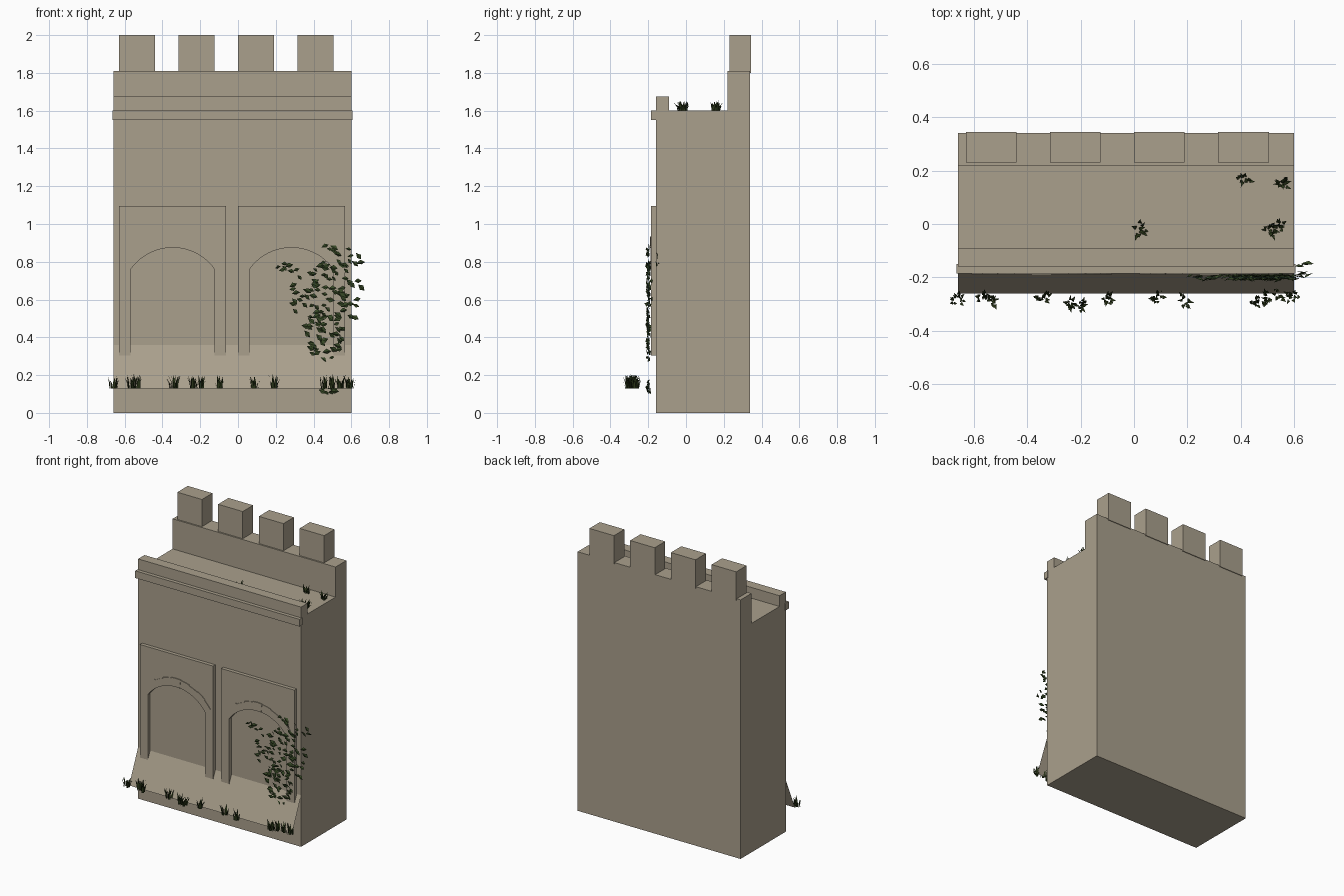
import bpy, bmesh, math, random
from mathutils import Vector, Euler

random.seed(7)
if "Cube" in bpy.data.objects:
    bpy.data.objects.remove(bpy.data.objects["Cube"], do_unlink=True)


def material(name, rgb):
    m = bpy.data.materials.new(name)
    m.use_nodes = True
    m.diffuse_color = (*rgb, 1)
    node = next(n for n in m.node_tree.nodes if n.type == 'BSDF_PRINCIPLED')
    node.inputs["Base Color"].default_value = (*rgb, 1)
    return m


STONE = material("warm grey stone", (0.40, 0.35, 0.265))
GRASS = material("dark grass green", (0.025, 0.04, 0.01))
IVY = material("ivy green", (0.04, 0.07, 0.02))


def finish(name, bm, mat, solid=True):
    if solid:
        bmesh.ops.recalc_face_normals(bm, faces=bm.faces)
    mesh = bpy.data.meshes.new(name)
    bm.to_mesh(mesh)
    bm.free()
    mesh.materials.append(mat)
    obj = bpy.data.objects.new(name, mesh)
    bpy.context.collection.objects.link(obj)
    return obj


def extrude_outline(name, points, offset):
    """Fill an outline and push it out into a solid stone block."""
    bm = bmesh.new()
    face = bm.faces.new([bm.verts.new(p) for p in points])
    out = bmesh.ops.extrude_face_region(bm, geom=[face], use_keep_orig=True)
    moved = [g for g in out["geom"] if isinstance(g, bmesh.types.BMVert)]
    bmesh.ops.translate(bm, verts=moved, vec=offset)
    return finish(name, bm, STONE)


def box(name, x0, x1, y0, y1, z0, z1):
    corners = [(x0, y0, z0), (x1, y0, z0), (x1, y1, z0), (x0, y1, z0)]
    return extrude_outline(name, corners, (0, 0, z1 - z0))


# Wall with walkway between the low front parapet and the high back one
LEFT, RIGHT, FRONT, BACK = -0.66, 0.60, -0.16, 0.34
section = [(FRONT, 0), (BACK, 0), (BACK, 1.81), (0.22, 1.81), (0.22, 1.60),
           (-0.09, 1.60), (-0.09, 1.675), (FRONT, 1.675)]
extrude_outline("wall_body", [(LEFT, y, z) for y, z in section], (RIGHT - LEFT, 0, 0))
box("cornice", LEFT - 0.005, RIGHT + 0.005, -0.185, -0.15, 1.55, 1.60)

# Merlons
for i in range(4):
    x = -0.63 + i * 0.315
    box(f"merlon_{i + 1}", x, x + 0.19, 0.23, 0.345, 1.80, 2.0)

# Sloping foot of the wall, a single sheet
bm = bmesh.new()
bm.faces.new([bm.verts.new(p) for p in [
    (LEFT, -0.26, 0.13), (RIGHT, -0.26, 0.13), (RIGHT, FRONT, 0.36), (LEFT, FRONT, 0.36)]])
finish("sloping_foot", bm, STONE, solid=False)

# Arched frames with a ring of arch stones
HALF, SPRING, CROWN = 0.222, 0.76, 0.875
rise = CROWN - SPRING
RADIUS = (HALF ** 2 + rise ** 2) / (2 * rise)
CENTRE = CROWN - RADIUS
SWEEP = math.asin(HALF / RADIUS)


def arc_point(cx, angle, radius, y):
    return (cx + radius * math.sin(angle), y, CENTRE + radius * math.cos(angle))


def arch(side, cx):
    outer = HALF + 0.061
    steps = 20
    arc = [arc_point(cx, -SWEEP + 2 * SWEEP * i / steps, RADIUS, FRONT)
           for i in range(steps + 1)]
    outline = [(cx - outer, FRONT, 0.305), (cx - HALF, FRONT, 0.305), *arc,
               (cx + HALF, FRONT, 0.305), (cx + outer, FRONT, 0.305),
               (cx + outer, FRONT, 1.095), (cx - outer, FRONT, 1.095)]
    extrude_outline(f"{side}_arch_frame", outline, (0, -0.025, 0))
    count = 9
    for i in range(count):
        a = -SWEEP + 2 * SWEEP * i / count
        b = a + 2 * SWEEP / count
        key = i == count // 2
        r = RADIUS + (0.06 if key else 0.05 + 0.006 * (i % 2))
        mid = (a + b) / 2
        stone = [arc_point(cx, t, RADIUS, FRONT) for t in (a, mid, b)]
        stone += [arc_point(cx, t, r, FRONT) for t in (b, mid, a)]
        name = f"{side}_keystone" if key else f"{side}_arch_stone_{i + 1}"
        extrude_outline(name, stone, (0, -0.031 if key else -0.029, 0))


arch("right", -0.346)
arch("left", 0.283)


# Grass tufts made of bent blades
def tuft(bm, x, y, z, height, spread, blades):
    for _ in range(blades):
        turn = random.uniform(0, math.tau)
        out = Vector((math.cos(turn), math.sin(turn), 0))
        side = Vector((-out.y, out.x, 0)) * random.uniform(0.005, 0.008)
        root = Vector((x, y, z)) + out * random.uniform(0, spread * 0.7)
        h = height * random.uniform(0.5, 1)
        bend = root + out * spread * 0.15 + Vector((0, 0, h * 0.55))
        tip = root + out * spread * random.uniform(0.3, 0.7) + Vector((0, 0, h))
        v = [bm.verts.new(p) for p in (root - side, root + side, bend + side * 0.8,
                                       bend - side * 0.8, tip)]
        bm.faces.new(v[:4])
        bm.faces.new((v[3], v[2], v[4]))


bm = bmesh.new()
for x, y in [(-0.66, -0.285), (-0.56, -0.28), (-0.53, -0.285), (-0.34, -0.28), (-0.24, -0.3),
             (-0.2, -0.31), (-0.1, -0.28), (0.09, -0.275), (0.19, -0.285), (0.46, -0.3),
             (0.5, -0.28), (0.54, -0.27), (0.59, -0.27)]:
    tuft(bm, x, y, 0.13, 0.075, 0.032, 13)
finish("ground_grass", bm, GRASS, solid=False)

bm = bmesh.new()
for x, y in [(0.41, 0.165), (0.55, 0.15), (0.51, -0.02), (0.54, -0.01), (0.02, -0.02)]:
    tuft(bm, x, y, 1.60, 0.055, 0.035, 13)
finish("walkway_grass", bm, GRASS, solid=False)


# Ivy: folded diamond leaves scattered in patches over the left arch
def leaf(bm, place):
    size = random.uniform(0.016, 0.026)
    turn = Euler((random.uniform(-0.6, 0.6), random.uniform(-0.5, 0.9),
                  random.uniform(-0.5, 0.5)))
    shape = [(-1, 0, 0), (0.1, 0.2, -0.6), (1, 0, -0.1), (0.1, 0.2, 0.6)]
    v = []
    for p in shape:
        q = Vector(p) * size
        q.rotate(turn)
        v.append(bm.verts.new(q + place))
    bm.faces.new((v[0], v[1], v[2]))
    bm.faces.new((v[0], v[2], v[3]))


bm = bmesh.new()
# centre x, centre z, half width, half height, leaf count
for cx, cz, w, h, n in [(0.42, 0.60, 0.15, 0.16, 52), (0.45, 0.41, 0.11, 0.13, 38),
                        (0.25, 0.77, 0.07, 0.03, 7), (0.46, 0.80, 0.08, 0.13, 20),
                        (0.60, 0.69, 0.06, 0.21, 26), (0.46, 0.13, 0.06, 0.04, 12)]:
    for _ in range(n):
        a, r = random.uniform(0, math.tau), math.sqrt(random.random())
        x, z = cx + w * r * math.cos(a), cz + h * r * math.sin(a)
        y = random.uniform(-0.21, -0.192)
        if x > 0.61:
            y = random.uniform(-0.2, -0.14)
        leaf(bm, Vector((x, y, z)))
finish("ivy", bm, IVY, solid=False)
